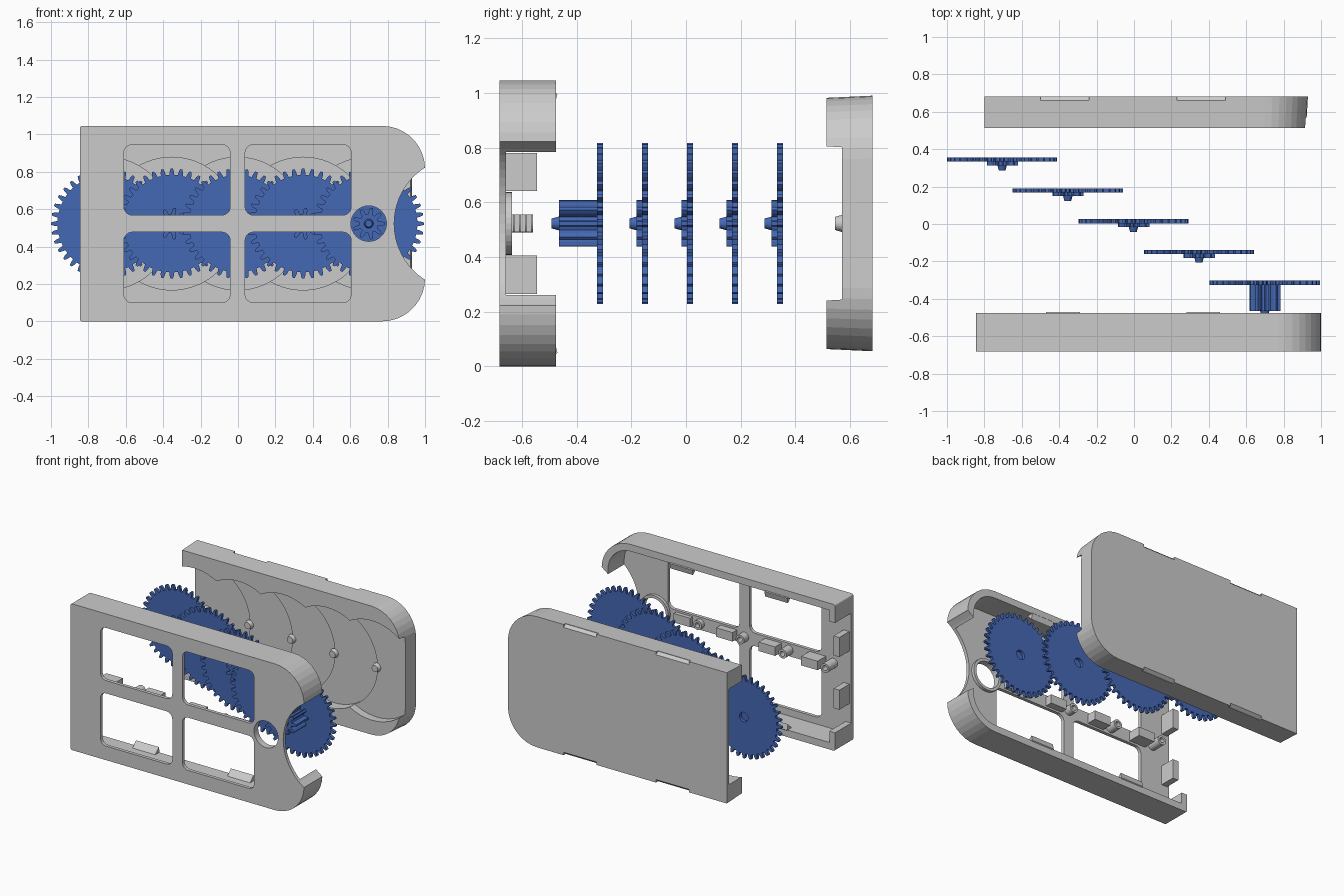
import bpy, bmesh, math
from math import pi, cos, sin

if "Cube" in bpy.data.objects:
    bpy.data.objects.remove(bpy.data.objects["Cube"])

CZ = 0.5225
GEAR_X = [-0.705 + 0.351 * i for i in range(5)]

blue = bpy.data.materials.new("gear_blue")
blue.diffuse_color = (0.06, 0.14, 0.46, 1)
blue.use_nodes = True
blue.node_tree.nodes["Principled BSDF"].inputs["Base Color"].default_value = blue.diffuse_color


def prism(name, pts, y0, y1, pts_back=None):
    """Extrude an xz outline along y (optionally to a different end outline)."""
    bm = bmesh.new()
    a = [bm.verts.new((x, y0, z)) for x, z in pts]
    b = [bm.verts.new((x, y1, z)) for x, z in (pts_back or pts)]
    bm.faces.new(a)
    bm.faces.new(b[::-1])
    n = len(a)
    for i in range(n):
        bm.faces.new((a[i], b[i], b[(i + 1) % n], a[(i + 1) % n]))
    bmesh.ops.recalc_face_normals(bm, faces=bm.faces)
    me = bpy.data.meshes.new(name)
    bm.to_mesh(me)
    bm.free()
    ob = bpy.data.objects.new(name, me)
    bpy.context.collection.objects.link(ob)
    return ob


def circle(x, z, r, n=48):
    return [(x + r * cos(2 * pi * i / n), z + r * sin(2 * pi * i / n)) for i in range(n)]


def rounded(x0, x1, z0, z1, rl, rr, n=9):
    """Rectangle with left corner radius rl and right corner radius rr."""
    pts = []
    for cx, cz, r, a0 in ((x1 - rr, z1 - rr, rr, 0), (x0 + rl, z1 - rl, rl, pi / 2),
                          (x0 + rl, z0 + rl, rl, pi), (x1 - rr, z0 + rr, rr, 1.5 * pi)):
        if r == 0:
            pts.append((cx, cz))
            continue
        for i in range(n + 1):
            a = a0 + pi / 2 * i / n
            pts.append((cx + r * cos(a), cz + r * sin(a)))
    return pts


def box(name, x0, x1, y0, y1, z0, z1):
    return prism(name, rounded(x0, x1, z0, z1, 0, 0), y0, y1)


def wedge(name, x0, x1, section):
    """Extrude a yz cross-section along x."""
    ob = prism(name, section, x0, x1)
    for v in ob.data.vertices:
        x, y, z = v.co
        v.co = (y, x, z)
    ob.data.flip_normals()
    return ob


def cut(ob, cutters):
    for c in cutters:
        m = ob.modifiers.new("cut", 'BOOLEAN')
        m.operation = 'DIFFERENCE'
        m.solver = 'EXACT'
        m.object = c
    dg = bpy.context.evaluated_depsgraph_get()
    me = bpy.data.meshes.new_from_object(ob.evaluated_get(dg))
    ob.modifiers.clear()
    ob.data = me
    for c in cutters:
        bpy.data.objects.remove(c)
    return ob


def mirror_z(section):
    return [(a, 2 * CZ - b) for a, b in section]


def gear_outline(x, teeth, m=0.0155, phase=0.0):
    """Spur gear profile: root, flank, tip for every tooth."""
    rp = teeth * m / 2
    steps = ((-0.30, rp - 1.2 * m), (-0.23, rp), (-0.12, rp + m),
             (0.12, rp + m), (0.23, rp), (0.30, rp - 1.2 * m))
    pts = []
    for t in range(teeth):
        for f, r in steps:
            a = 2 * pi * (t + f) / teeth + phase
            pts.append((x + r * cos(a), CZ + r * sin(a)))
    return pts


# Front cover shell: windows, crank hole, thumb scallop, open left end
cover = prism("front_cover", rounded(-0.845, 1.0, 0, 2 * CZ, 0.012, 0.23), -0.682, -0.475)
cutters = [prism("cavity", rounded(-0.80, 0.95, 0.05, 2 * CZ - 0.05, 0, 0.18), -0.658, -0.3),
           box("left_opening", -1, -0.75, -0.658, -0.3, 0.13, 2 * CZ - 0.13),
           prism("scallop", circle(1.19, CZ, 0.355, 64), -0.9, -0.3),
           prism("crank_cut", circle(GEAR_X[4], CZ, 0.095, 32), -0.9, -0.3)]
for x0, x1 in ((-0.61, -0.042), (0.038, 0.605)):
    for z0, z1 in ((0.10, 0.477), (0.568, 0.945)):
        cutters.append(prism("window", rounded(x0, x1, z0, z1, 0.045, 0.045, 6), -0.9, -0.5))
cut(cover, cutters)

# Raised ring around the crank hole
ring = prism("crank_ring", circle(GEAR_X[4], CZ, 0.115, 32), -0.66, -0.635)
cut(ring, [prism("ring_cut", circle(GEAR_X[4], CZ, 0.095, 32), -0.7, -0.6)])

# Axle sockets and spacer blocks on the middle bar, taller to the left
for i in range(4):
    x, top = GEAR_X[i], -0.56 - 0.022 * i
    socket = prism(f"axle_socket_{i}", circle(x, CZ, 0.033, 20), -0.66, top)
    cut(socket, [prism("socket_cut", circle(x, CZ, 0.018, 20), -0.657, -0.4)])
    box(f"spacer_block_{i}", x + 0.06, x + 0.19, -0.66, top - 0.004, CZ - 0.032, CZ + 0.032)

# Gear stop tabs at the left end
for s in (-1, 1):
    za, zb = sorted((CZ + s * 0.118, CZ + s * 0.258))
    box("stop_tab", -0.83, -0.785, -0.66, -0.545, za, zb)

# Snap wedges on the inside of the top and bottom walls
snap = [(-0.525, 1.0), (-0.48, 0.955), (-0.470, 0.995), (-0.475, 1.0)]
for x0 in (-0.47, 0.28):
    wedge("snap_top", x0, x0 + 0.18, snap)
    wedge("snap_bottom", x0, x0 + 0.18, mirror_z(snap)[::-1])

# Back cover: drafted block with stepped round gear wells and snap notches
back = prism("back_cover", rounded(-0.80, 0.92, CZ - 0.459, CZ + 0.459, 0, 0.225), 0.513,
             0.682, rounded(-0.80, 0.93, CZ - 0.467, CZ + 0.467, 0, 0.23))
floors = [0.658 - 0.022 * i for i in range(5)]
cutters = [prism("well", circle(x, CZ, 0.355, 64), 0.40 - 0.01 * i, floors[i])
           for i, x in enumerate(GEAR_X)]
notch = [(0.66, CZ + 0.48), (0.66, CZ + 0.463), (0.69, CZ + 0.44), (0.70, CZ + 0.48)]
for x0 in (-0.50, 0.23):
    cutters.append(wedge("notch", x0, x0 + 0.26, notch))
    cutters.append(wedge("notch", x0, x0 + 0.26, mirror_z(notch)[::-1]))
for c in cutters:
    bm = bmesh.new()
    bm.from_mesh(c.data)
    bmesh.ops.recalc_face_normals(bm, faces=bm.faces)
    bm.to_mesh(c.data)
    bm.free()
cut(back, cutters)

# Axle pegs standing on each well floor
for i, x in enumerate(GEAR_X):
    prism(f"axle_peg_{i}", circle(x, CZ, 0.024, 20), floors[i] - 0.025,
          floors[i] + 0.003, circle(x, CZ, 0.032, 20))

# Gear train: wheel with axle hole, pinion and tapered pin
for i, x in enumerate(GEAR_X):
    y = 0.333 - 0.1645 * i
    drive = i == 4
    wheel = prism(f"gear_wheel_{i}", gear_outline(x, 36), y, y + 0.022)
    cut(wheel, [prism("axle_cut", circle(x, CZ, 0.034, 20), y - 0.1, y + 0.1)])
    yp = y - (0.14 if drive else 0.02)
    pinion = prism(f"gear_pinion_{i}", gear_outline(x, 9), yp, y)
    pin = prism(f"gear_pin_{i}", circle(x, CZ, 0.018, 20), yp - 0.026, yp,
                circle(x, CZ, 0.025, 20))
    for ob in (wheel, pinion, pin):
        ob.data.materials.clear()
        ob.data.materials.append(blue)
